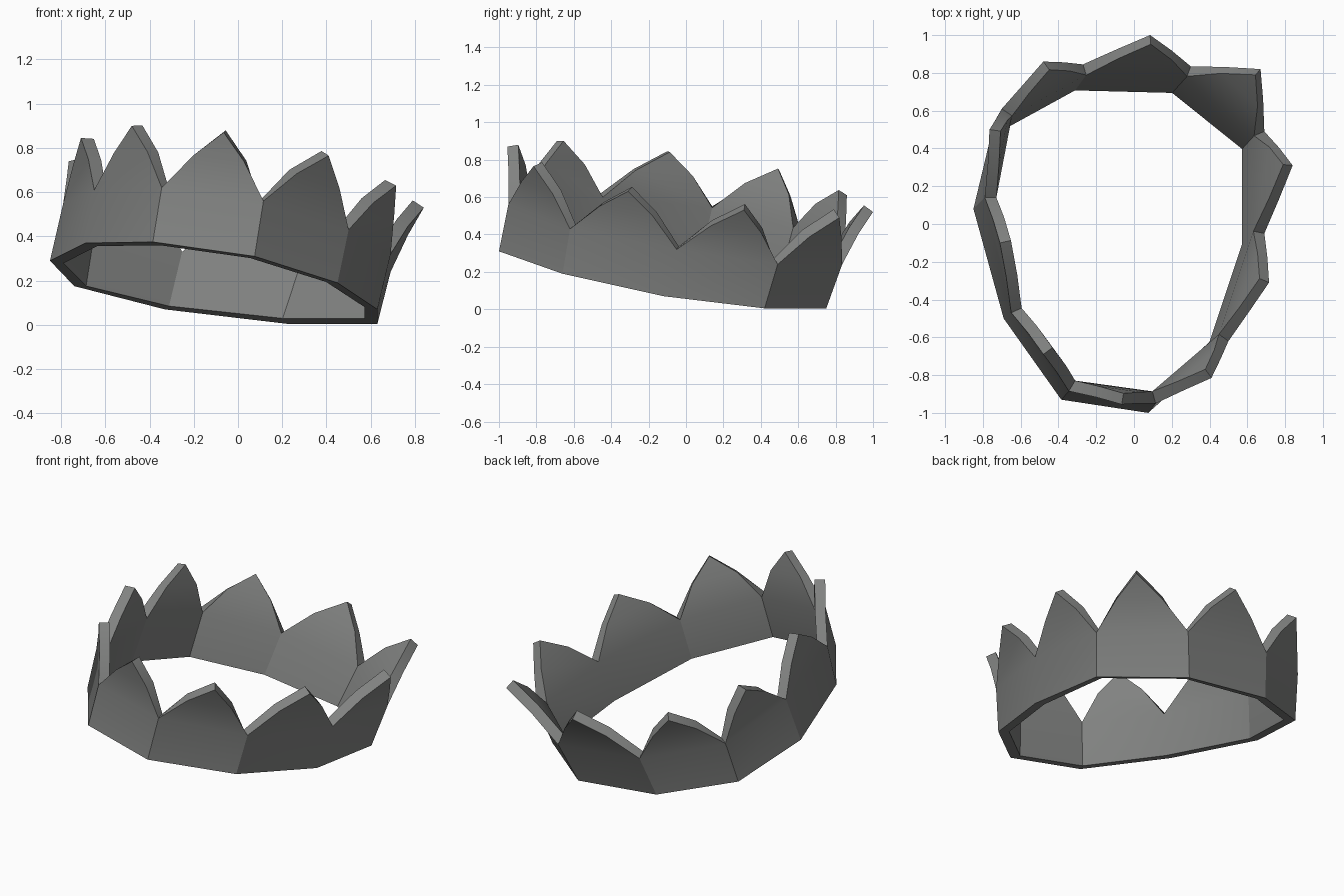
import bpy, bmesh
from mathutils import Vector

if "Cube" in bpy.data.objects:
    bpy.data.objects.remove(bpy.data.objects["Cube"])

# Corners of the tilted ten-sided ring: lower rim, valleys above them, and
# the peak of the panel that runs from each corner to the next
RIM = [(-.85, .08, .29), (-.69, -.50, .37), (-.385, -.93, .375), (.075, -1, .31), (.45, -.66, .19),
       (.63, -.12, .07), (.63, .42, .005), (.22, .75, .005), (-.33, .765, .07), (-.74, .54, .175)]
VALLEY = [(-.79, .14, .55), (-.65, -.47, .61), (-.345, -.885, .62), (.115, -.95, .56), (.50, -.62, .43),
          (.69, -.05, .32), (.69, .49, .24), (.30, .835, .24), (-.27, .845, .31), (-.70, .61, .43)]
PEAK = [(-.71, -.10, .845), (-.48, -.69, .90), (-.065, -.955, .87), (.41, -.815, .765), (.715, -.31, .63),
        (.84, .31, .53), (.67, .82, .49), (.085, 1, .52), (-.48, .86, .61), (-.765, .50, .74)]
UP = Vector((.17, .16, 1)).normalized()

bm = bmesh.new()
rim, valley, peak = [[bm.verts.new(p) for p in pts] for pts in (RIM, VALLEY, PEAK)]
n = len(rim)


def shoulder(a, tip):
    """Point halfway up a spike edge, bulged slightly upward."""
    return bm.verts.new((a.co + tip.co) / 2 + UP * .022)


# Panels with pointed tops
for i in range(n):
    j = (i + 1) % n
    left, right = shoulder(valley[i], peak[i]), shoulder(valley[j], peak[i])
    bm.faces.new((rim[i], rim[j], valley[j], valley[i]))
    bm.faces.new((valley[i], valley[j], right, left))
    bm.faces.new((left, right, peak[i]))
bm.normal_update()

mesh = bpy.data.meshes.new("crown_band")
bm.to_mesh(mesh)
bm.free()
crown = bpy.data.objects.new("crown_band", mesh)
bpy.context.collection.objects.link(crown)

# Metal thickness, added inward
solid = crown.modifiers.new("thickness", 'SOLIDIFY')
solid.thickness = .06
solid.offset = -1
solid.use_even_offset = True

grey = bpy.data.materials.new("iron grey")
grey.diffuse_color = (.22, .225, .22, 1)
grey.use_nodes = True
grey.node_tree.nodes["Principled BSDF"].inputs["Base Color"].default_value = grey.diffuse_color
mesh.materials.append(grey)

bpy.context.view_layer.objects.active = crown
crown.select_set(True)
bpy.ops.object.modifier_apply(modifier="thickness")
bpy.ops.object.shade_smooth_by_angle(angle=.45)
